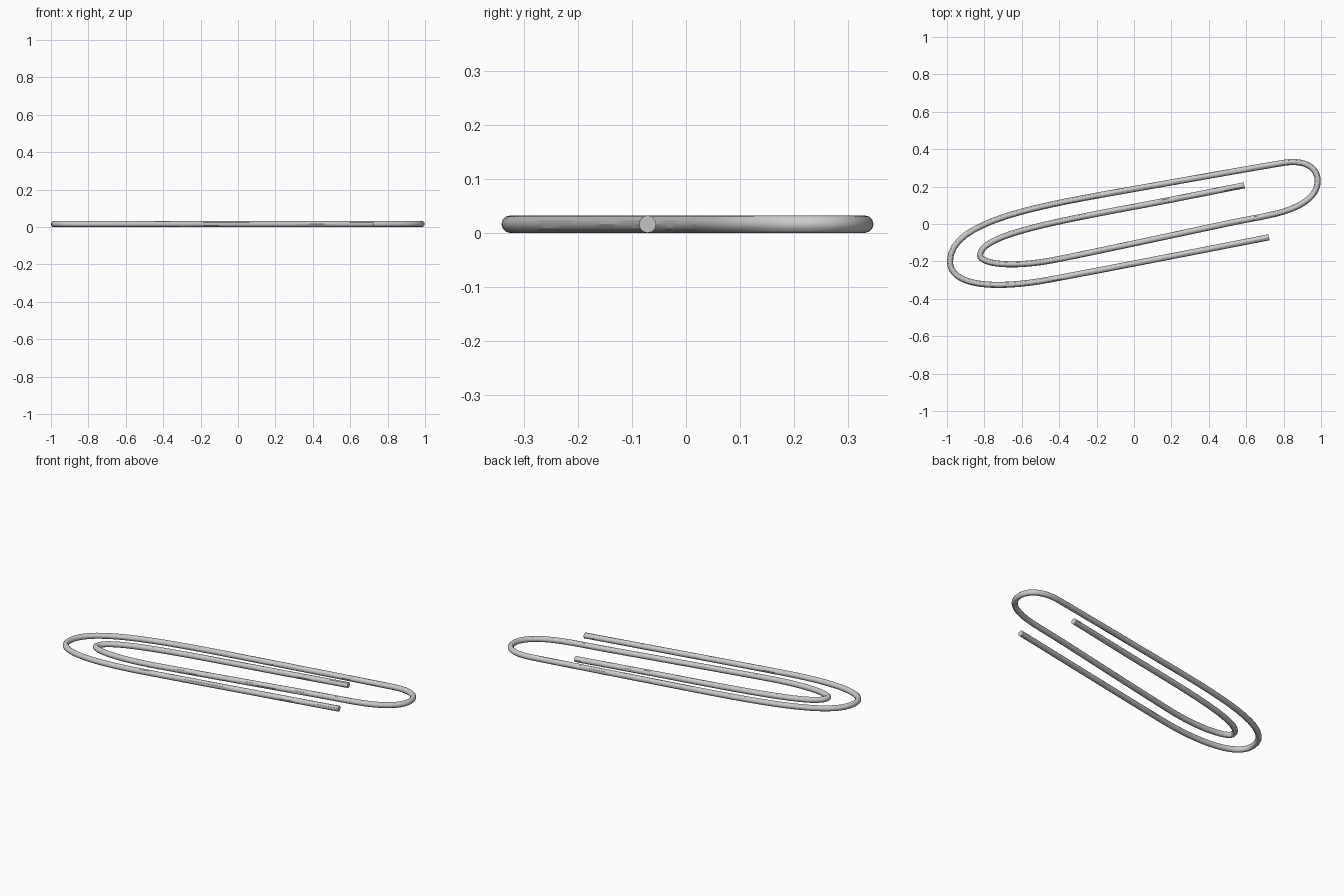
import bpy
from math import cos, sin, radians

if "Cube" in bpy.data.objects:
    bpy.data.objects.remove(bpy.data.objects["Cube"])

R = 0.0162  # wire radius

# Bends of the wire from outer end to inner end:
# x, y, heading in degrees, handle length before, handle length after
bends = [
    (0.722, -0.071, 191, 0.1, 0.3),      # outer end
    (-0.45, -0.297, 190.5, 0.3, 0.31),
    (-0.984, -0.20, 90, 0.13, 0.22),     # large left turn
    (0.0, 0.187, 10, 0.508, 0.25),
    (0.80, 0.327, 9.5, 0.25, 0.11),
    (0.982, 0.23, -90, 0.075, 0.09),     # right turn
    (0.78, 0.061, 195, 0.10, 0.09),
    (0.51, 0.005, 192, 0.09, 0.3),
    (-0.40, -0.187, 191.5, 0.3, 0.27),
    (-0.823, -0.168, 90, 0.042, 0.10),   # small left turn
    (0.0, 0.092, 10.5, 0.508, 0.2),
    (0.59, 0.207, 11, 0.2, 0.1),         # inner end
]

# Round wire swept along the path
curve = bpy.data.curves.new("clip_wire", "CURVE")
curve.dimensions = "3D"
curve.bevel_depth = R
curve.bevel_resolution = 4
curve.use_fill_caps = True
spline = curve.splines.new("BEZIER")
spline.resolution_u = 16
spline.bezier_points.add(len(bends) - 1)
for point, (x, y, heading, before, after) in zip(spline.bezier_points, bends):
    dx, dy = cos(radians(heading)), sin(radians(heading))
    point.handle_left_type = point.handle_right_type = "FREE"
    point.co = (x, y, R)
    point.handle_left = (x - dx * before, y - dy * before, R)
    point.handle_right = (x + dx * after, y + dy * after, R)

wire = bpy.data.objects.new("clip_wire", curve)
bpy.context.collection.objects.link(wire)

# Convert to a mesh with a smooth wall and crisp cut ends
bpy.context.view_layer.objects.active = wire
wire.select_set(True)
bpy.ops.object.convert(target="MESH")
bpy.ops.object.shade_smooth_by_angle()
